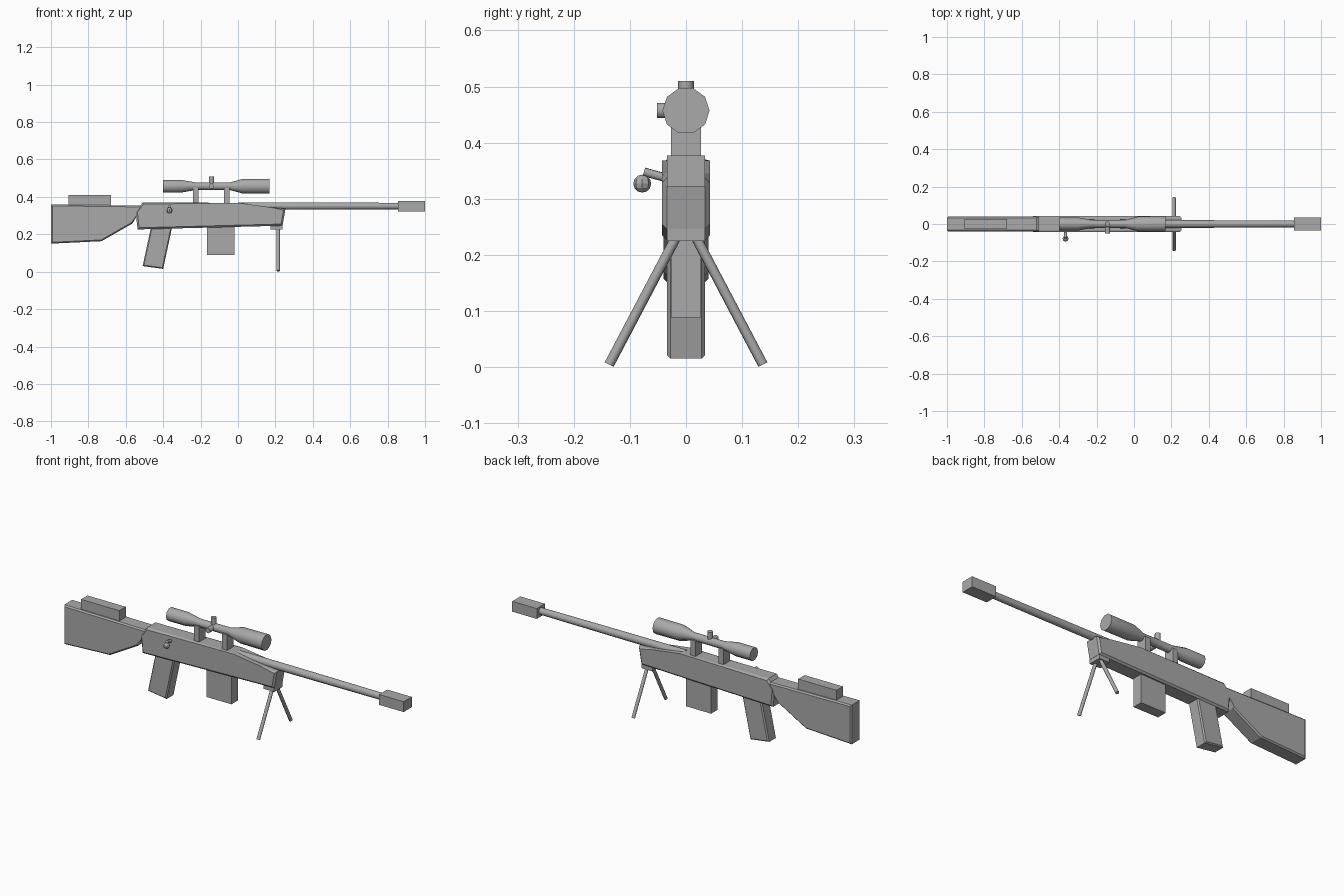
import bpy, bmesh, math
from mathutils import Vector

cube = bpy.data.objects.get("Cube")
if cube:
    bpy.data.objects.remove(cube)

GREY = (0.4, 0.4, 0.4, 1)
grey = bpy.data.materials.new("plain grey")
grey.use_nodes = True
grey.diffuse_color = GREY
grey.node_tree.nodes["Principled BSDF"].inputs["Base Color"].default_value = GREY


def finish(name, bm, smooth=False):
    bmesh.ops.recalc_face_normals(bm, faces=bm.faces)
    mesh = bpy.data.meshes.new(name)
    bm.to_mesh(mesh)
    bm.free()
    mesh.materials.append(grey)
    obj = bpy.data.objects.new(name, mesh)
    bpy.context.collection.objects.link(obj)
    if smooth:
        bpy.ops.object.select_all(action="DESELECT")
        obj.select_set(True)
        bpy.context.view_layer.objects.active = obj
        bpy.ops.object.shade_smooth_by_angle(angle=math.radians(46))
    return obj


def slab(name, outline, half, chamfer=0.0):
    """Side outline in x, z, extruded across y, with chamfered rims."""
    bm = bmesh.new()
    near = [bm.verts.new((x, -half, z)) for x, z in outline]
    far = [bm.verts.new((x, half, z)) for x, z in outline]
    caps = [bm.faces.new(near), bm.faces.new(far[::-1])]
    n = len(outline)
    for i in range(n):
        j = (i + 1) % n
        bm.faces.new((near[j], near[i], far[i], far[j]))
    if chamfer:
        rim = [e for cap in caps for e in cap.edges]
        bmesh.ops.bevel(bm, geom=rim, offset=chamfer, segments=1, affect="EDGES")
    return finish(name, bm)


def box(name, x0, x1, z0, z1, half):
    return slab(name, [(x0, z0), (x1, z0), (x1, z1), (x0, z1)], half)


def lathe(name, start, direction, profile, sides=10):
    """Rings of (distance, radius) along a direction."""
    turn = Vector((1, 0, 0)).rotation_difference(Vector(direction).normalized())
    bm = bmesh.new()
    rings = []
    for t, r in profile:
        ring = []
        for k in range(sides):
            a = math.tau * k / sides
            p = Vector((t, r * math.cos(a), r * math.sin(a)))
            ring.append(bm.verts.new(Vector(start) + turn @ p))
        rings.append(ring)
    for a, b in zip(rings, rings[1:]):
        for k in range(sides):
            j = (k + 1) % sides
            bm.faces.new((a[k], a[j], b[j], b[k]))
    bm.faces.new(rings[0])
    bm.faces.new(rings[-1])
    return finish(name, bm, True)


def rod(name, start, end, radius, sides=10):
    d = Vector(end) - Vector(start)
    return lathe(name, start, d, [(0, radius), (d.length, radius)], sides)


# Body, stock and grip
slab("receiver", [(-0.537, 0.226), (0.238, 0.246), (0.254, 0.337),
                  (0.17, 0.345), (0.0, 0.368), (-0.51, 0.37), (-0.547, 0.32)],
     0.043, 0.009)
slab("stock", [(-1, 0.15), (-0.73, 0.163), (-0.565, 0.257),
               (-0.535, 0.32), (-0.5, 0.353), (-1, 0.359)], 0.04, 0.007)
box("cheek_rest", -0.906, -0.68, 0.35, 0.41, 0.027)
slab("grip", [(-0.51, 0.03), (-0.4, 0.015), (-0.352, 0.24), (-0.465, 0.24)],
     0.034, 0.006)
box("magazine", -0.167, -0.02, 0.088, 0.25, 0.027)

# Barrel and muzzle
lathe("barrel", (0.0, 0, 0.351), (1, 0, 0),
      [(0, 0.021), (0.45, 0.02), (0.86, 0.018)])
box("muzzle", 0.855, 1.0, 0.322, 0.377, 0.034)

# Scope
lathe("scope", (-0.4, 0, 0.457), (1, 0, 0),
      [(0, 0.035), (0.1, 0.035), (0.175, 0.021), (0.355, 0.021),
       (0.425, 0.041), (0.568, 0.042)])
rod("scope_top_knob", (-0.142, 0, 0.457), (-0.142, 0, 0.51), 0.014)
rod("scope_side_knob", (-0.142, 0, 0.457), (-0.142, -0.052, 0.457), 0.014)
for name, x in (("rear", -0.225), ("front", -0.06)):
    box(name + "_scope_mount", x - 0.015, x + 0.015, 0.36, 0.45, 0.027)

# Bolt handle
rod("bolt_handle", (-0.366, -0.035, 0.337), (-0.366, -0.075, 0.348), 0.008, 8)
bm = bmesh.new()
bmesh.ops.create_uvsphere(bm, u_segments=8, v_segments=6, radius=0.016)
bmesh.ops.translate(bm, verts=bm.verts, vec=(-0.366, -0.078, 0.327))
finish("bolt_knob", bm)

# Bipod
box("bipod_base", 0.175, 0.237, 0.225, 0.26, 0.034)
for name, s in (("left", 1), ("right", -1)):
    rod(name + "_bipod_leg", (0.215, s * 0.012, 0.242),
        (0.215, s * 0.137, 0.0045), 0.009)
